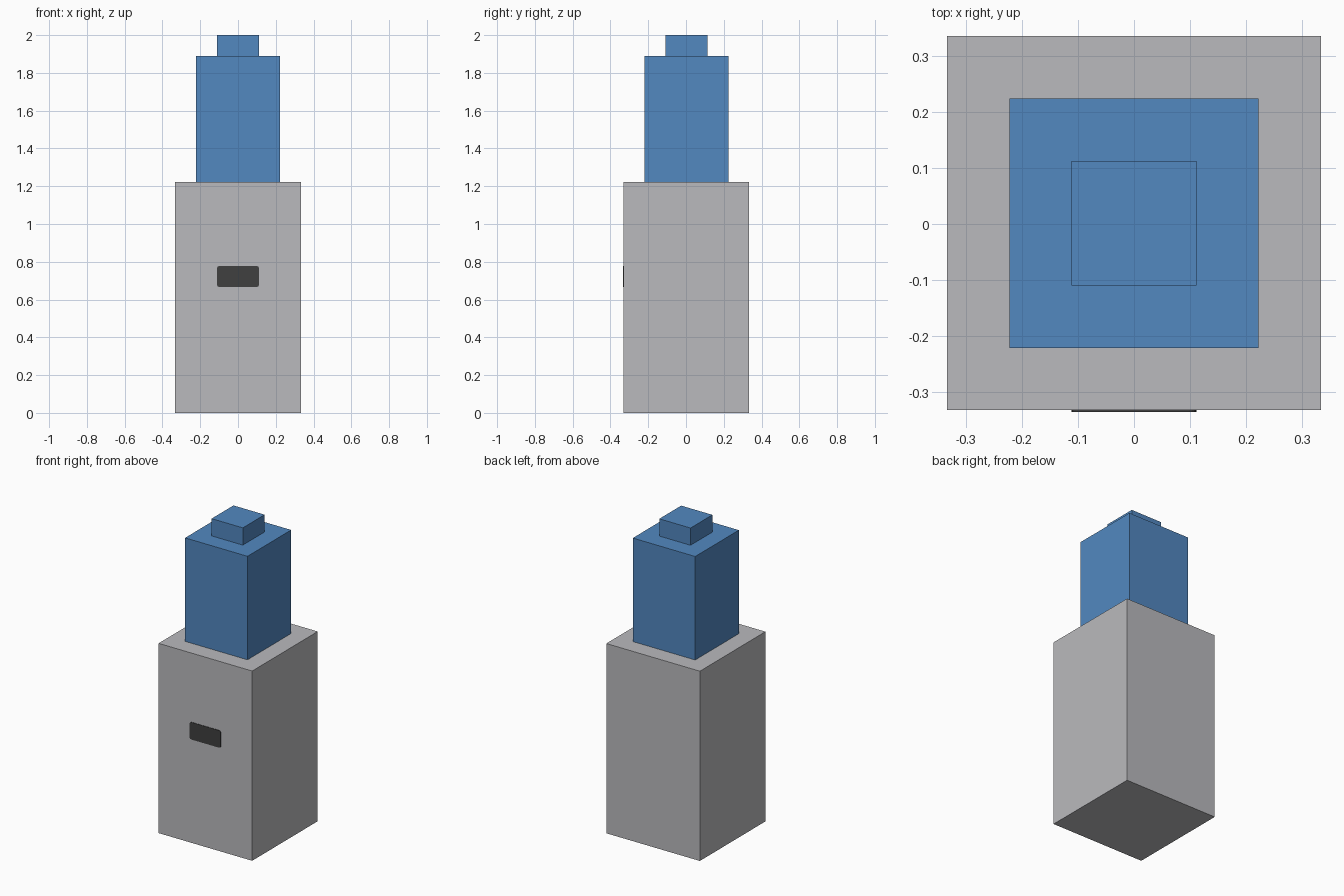
import bpy
import bmesh

if "Cube" in bpy.data.objects:
    bpy.data.objects.remove(bpy.data.objects["Cube"], do_unlink=True)

U = 2 / 18        # module: the whole stack is 18 units tall
PLATE = 0.003     # thickness of the front plate
SHIFT = PLATE / 2  # keeps the whole model centred in depth


def make_material(name, color):
    mat = bpy.data.materials.new(name)
    mat.use_nodes = True
    mat.diffuse_color = (*color, 1)
    mat.node_tree.nodes["Principled BSDF"].inputs["Base Color"].default_value = (*color, 1)
    return mat


def add_box(name, size, center, mat, corner=0):
    """Box with optional rounding of the edges that run along y."""
    bm = bmesh.new()
    bmesh.ops.create_cube(bm, size=1)
    bmesh.ops.scale(bm, vec=size, verts=bm.verts)
    if corner:
        edges = [e for e in bm.edges
                 if abs(e.verts[0].co.y - e.verts[1].co.y) > size[1] / 2]
        bmesh.ops.bevel(bm, geom=edges, offset=corner, segments=4,
                        profile=0.5, affect='EDGES')
    mesh = bpy.data.meshes.new(name)
    bm.to_mesh(mesh)
    bm.free()
    mesh.materials.append(mat)
    obj = bpy.data.objects.new(name, mesh)
    obj.location = center
    bpy.context.collection.objects.link(obj)
    return obj


grey = make_material("light grey", (0.49, 0.49, 0.51))
blue = make_material("blue", (0.084, 0.246, 0.527))
dark = make_material("dark grey", (0.05, 0.05, 0.05))

# Stacked blocks: name, width and height in modules, material
z = 0
for name, width, height, mat in (("base", 6, 11, grey),
                                 ("upper_body", 4, 6, blue),
                                 ("top_cap", 2, 1, blue)):
    add_box(name, (width * U, width * U, height * U),
            (0, SHIFT, z + height * U / 2), mat)
    z += height * U

# Small rounded plate on the front of the base
add_box("front_plate", (2 * U, PLATE, U),
        (0, SHIFT - 3 * U - PLATE / 2, 6.5 * U), dark, corner=0.013)
